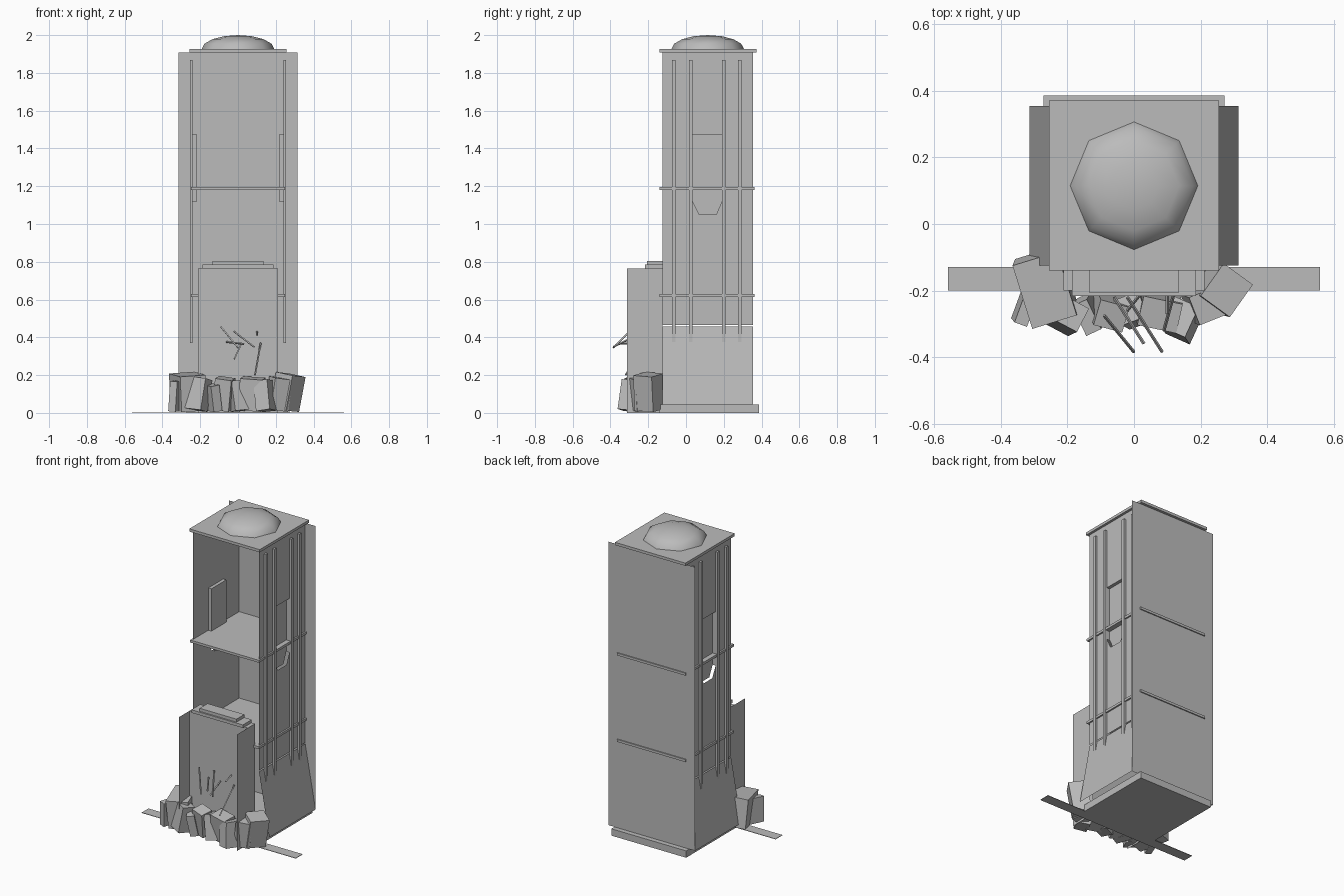
import bpy, bmesh, math
from mathutils import Vector, Euler

if "Cube" in bpy.data.objects:
    bpy.data.objects.remove(bpy.data.objects["Cube"])

stone = bpy.data.materials.new("plain grey stone")
stone.diffuse_color = (0.5, 0.5, 0.5, 1)
stone.use_nodes = True
stone.node_tree.nodes["Principled BSDF"].inputs["Base Color"].default_value = stone.diffuse_color


def finish(name, bm):
    me = bpy.data.meshes.new(name)
    bm.to_mesh(me)
    bm.free()
    me.materials.append(stone)
    ob = bpy.data.objects.new(name, me)
    bpy.context.collection.objects.link(ob)
    return ob


def box(name, x, y, z):
    """Box from (min, max) ranges on each axis."""
    bm = bmesh.new()
    bmesh.ops.create_cube(bm, size=1)
    for v in bm.verts:
        v.co = [r[0] if c < 0 else r[1] for c, r in zip(v.co, (x, y, z))]
    return finish(name, bm)


def sheets(name, polys):
    """Thin plates, one face for each polygon."""
    bm = bmesh.new()
    for p in polys:
        bm.faces.new([bm.verts.new(c) for c in p])
    bmesh.ops.remove_doubles(bm, verts=bm.verts, dist=0.0005)
    return finish(name, bm)


def block(name, centre, size, rot):
    """Tilted rubble block, rotation in degrees."""
    bm = bmesh.new()
    bmesh.ops.create_cube(bm, size=1)
    m = Euler([math.radians(a) for a in rot]).to_matrix()
    for v in bm.verts:
        v.co = m @ Vector([c * s for c, s in zip(v.co, size)]) + Vector(centre)
        v.co.z = max(v.co.z, 0.005)
    return finish(name, bm)


def rod(name, a, b, r=0.005):
    a, b = Vector(a), Vector(b)
    bm = bmesh.new()
    bmesh.ops.create_cone(bm, cap_ends=True, segments=4, radius1=r, radius2=r,
                          depth=(b - a).length)
    q = (b - a).to_track_quat('Z', 'Y')
    for v in bm.verts:
        v.co = q @ v.co + (a + b) / 2
    return finish(name, bm)


# Base, floors and roof
box("base_slab", (-0.272, 0.272), (-0.14, 0.387), (0, 0.045))
for i, z in enumerate((0.613, 1.181)):
    box(f"floor_{i}", (-0.25, 0.25), (-0.14, 0.362), (z, z + 0.016))
box("roof_slab", (-0.256, 0.256), (-0.14, 0.372), (1.908, 1.926))

# Back wall
F, B = -0.125, 0.355
sheets("back_wall", [[(-0.315, B, 0.045), (0.315, B, 0.045),
                      (0.315, B, 1.908), (-0.315, B, 1.908)]])

# Side walls with a recessed panel, flared skirt and vertical ribs
y0, y1, bot, top = 0.035, 0.19, 0.465, 1.908
for s, side in ((-1, "left"), (1, "right")):
    w, r = 0.24 * s, 0.218 * s

    def flat(x, pts):
        return [(x, y, z) for y, z in pts]
    sheets(f"{side}_wall", [
        flat(w, [(F, bot), (y0, bot), (y0, 1.12), (y0, 1.475), (y0, top), (F, top)]),
        flat(w, [(y1, bot), (B, bot), (B, top), (y1, top), (y1, 1.475), (y1, 1.12)]),
        flat(w, [(y0, 1.475), (y1, 1.475), (y1, top), (y0, top)]),
        flat(w, [(y0, bot), (y1, bot), (y1, 1.12), (0.16, 1.05), (0.07, 1.05), (y0, 1.12)]),
    ])
    # panel, lintel and jambs
    sheets(f"{side}_recess", [
        flat(r, [(0.07, 1.05), (0.16, 1.05), (y1, 1.12), (y1, 1.475), (y0, 1.475), (y0, 1.12)]),
        [(w, y0, 1.475), (w, y1, 1.475), (r, y1, 1.475), (r, y0, 1.475)],
        [(w, y0, 1.12), (w, y0, 1.475), (r, y0, 1.475), (r, y0, 1.12)],
        [(w, y1, 1.12), (w, y1, 1.475), (r, y1, 1.475), (r, y1, 1.12)],
    ])
    sheets(f"{side}_skirt", [[(w, F, 0.457), (w, B, 0.457),
                              (0.315 * s, B, 0.045), (0.315 * s, F, 0.045)]])
    for i, y in enumerate((-0.065, 0.025, 0.2, 0.285)):
        box(f"{side}_rib_{i}", sorted((w, 0.255 * s)), (y - 0.01, y + 0.01), (0.37, 1.868))

# Shallow eight sided dome
bm = bmesh.new()
rings = [[bm.verts.new((0.192 * math.cos(t) * math.cos(k * math.pi / 4),
                        0.115 + 0.192 * math.cos(t) * math.sin(k * math.pi / 4),
                        1.926 + 0.074 * math.sin(t))) for k in range(8)]
         for t in [math.radians(a) for a in (0, 22.5, 45, 67.5)]]
tip = bm.verts.new((0, 0.115, 2.0))
for k in range(8):
    n = (k + 1) % 8
    for lo, hi in zip(rings, rings[1:]):
        bm.faces.new((lo[k], lo[n], hi[n], hi[k]))
    bm.faces.new((rings[-1][k], rings[-1][n], tip))
for f in bm.faces:
    f.smooth = True
finish("dome", bm)

# Porch: front panel, top, two projecting wings and stepped cap
P, H = -0.2, 0.765
sheets("porch_front", [[(-0.212, P, 0), (0.212, P, 0), (0.212, P, H), (-0.212, P, H)],
                       [(-0.212, P, H), (0.212, P, H), (0.212, F, H), (-0.212, F, H)]])
for s, side in ((-1, "left"), (1, "right")):
    x = 0.212 * s
    sheets(f"{side}_wing", [[(x, -0.312, 0), (x, F, 0), (x, F, H), (x, -0.312, H)]])
box("cap_lower", (-0.187, 0.187), (-0.217, F), (H, 0.785))
box("cap_upper", (-0.134, 0.134), (-0.207, F), (0.785, 0.805))

# Flat ground strip
box("ground_strip", (-0.56, 0.56), (-0.2, -0.13), (0, 0.003))

# Rubble heap: centre, size, tilt
rubble = [
    ((-0.265, -0.19, 0.11), (0.14, 0.20, 0.19), (5, -4, 17)),
    ((-0.325, -0.24, 0.09), (0.04, 0.12, 0.16), (3, 5, -20)),
    ((-0.215, -0.27, 0.10), (0.11, 0.08, 0.17), (-8, 6, -28)),
    ((-0.135, -0.27, 0.08), (0.05, 0.10, 0.14), (6, -10, 25)),
    ((-0.075, -0.26, 0.10), (0.09, 0.08, 0.17), (10, 8, -15)),
    ((0.00, -0.26, 0.09), (0.08, 0.08, 0.16), (-7, -6, 20)),
    ((0.075, -0.26, 0.10), (0.12, 0.09, 0.17), (8, 4, -12)),
    ((0.145, -0.29, 0.09), (0.08, 0.10, 0.16), (-5, -8, -24)),
    ((0.215, -0.24, 0.10), (0.10, 0.09, 0.17), (6, 7, 22)),
    ((0.262, -0.195, 0.11), (0.11, 0.12, 0.19), (-4, 10, -36)),
]
for i, (c, size, rot) in enumerate(rubble):
    block(f"rubble_{i}", c, size, rot)

# Bent bars poking out of the porch
bars = [
    ((-0.09, -0.275, 0.455), (0.0, -0.385, 0.345)),
    ((-0.02, -0.22, 0.43), (0.085, -0.385, 0.35)),
    ((-0.06, -0.22, 0.375), (0.03, -0.36, 0.365)),
    ((-0.02, -0.26, 0.285), (0.02, -0.21, 0.37)),
    ((0.12, -0.21, 0.37), (0.09, -0.32, 0.20)),
    ((0.10, -0.21, 0.43), (0.10, -0.27, 0.41)),
]
for i, (a, b) in enumerate(bars):
    rod(f"bent_bar_{i}", a, b)
